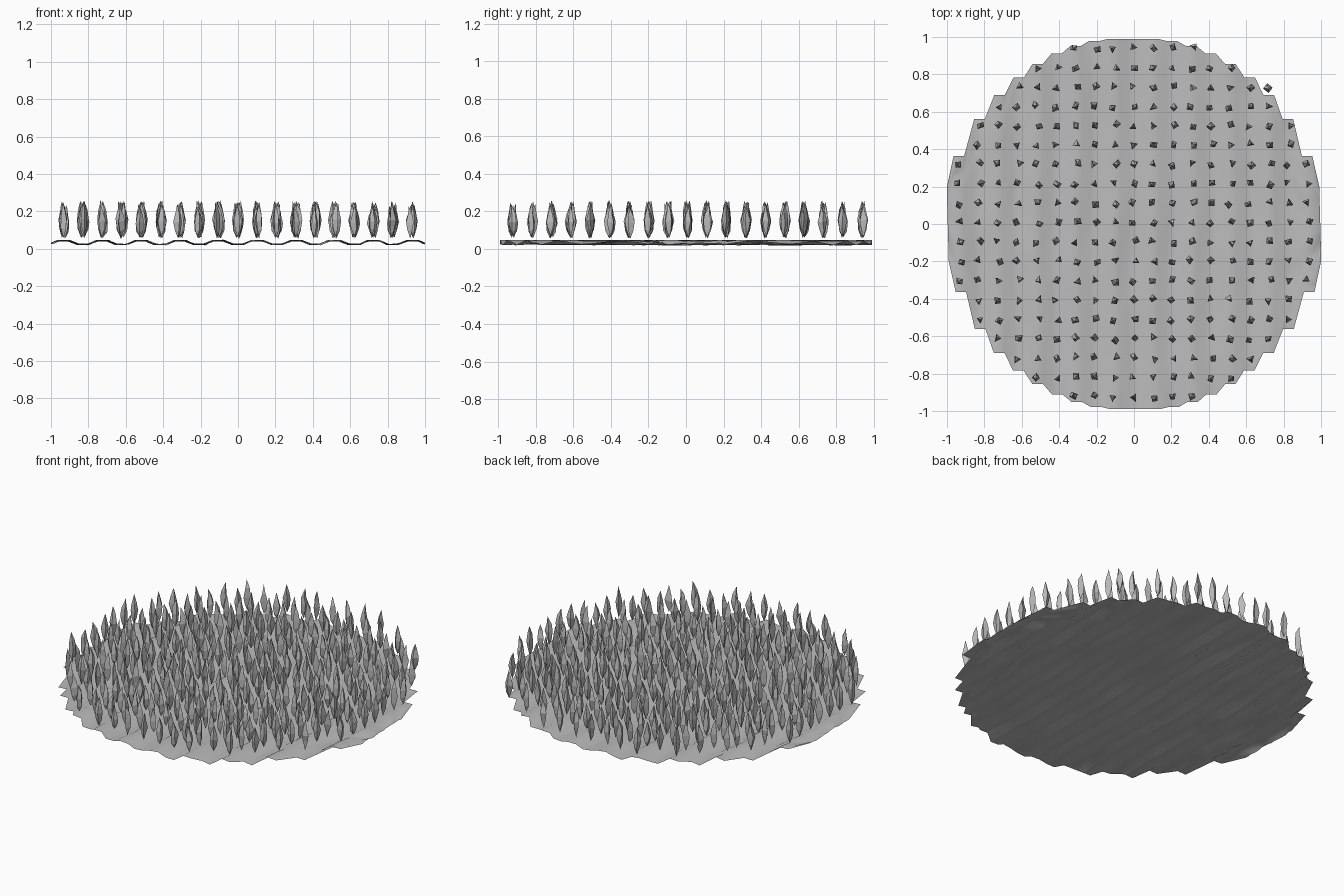
import bpy, bmesh, math, random
from mathutils import Vector

if "Cube" in bpy.data.objects:
    bpy.data.objects.remove(bpy.data.objects["Cube"])

random.seed(4)
grey = bpy.data.materials.new("field_grey")
grey.diffuse_color = (0.5, 0.5, 0.5, 1)
grey.use_nodes = True
grey.node_tree.nodes["Principled BSDF"].inputs["Base Color"].default_value = grey.diffuse_color


def finish(bm, name, smooth):
    me = bpy.data.meshes.new(name)
    bm.to_mesh(me)
    bm.free()
    me.materials.append(grey)
    for p in me.polygons:
        p.use_smooth = smooth
    ob = bpy.data.objects.new(name, me)
    bpy.context.collection.objects.link(ob)
    return ob


STEP = 0.1035   # spacing of plants and of ridge / furrow lines

# ploughed ground: thin pleated disc, ridges running along y, stepped rim
bm = bmesh.new()
rows = 16
columns = []
for i in range(-10, 11):
    if abs(i) == 10:
        spots = [(math.copysign(0.995, i), 0.2)]
    else:
        c = abs(i) * STEP
        half = min(0.99, math.sqrt(max(0.0, 1 - c * c)))
        spots = [(i * STEP - 0.028, half), (i * STEP + 0.028, half)]
    for x, half in spots:
        # triangle wave across x
        t = (x / (2 * STEP)) % 1.0
        z = 0.012 + 0.043 * (1 - abs(2 * t - 1))
        col = []
        for j in range(rows + 1):
            y = half * (2 * j / rows - 1)
            wob = 0.006 * math.sin(5 * y + 3 * x)
            zz = max(0.002, z + random.uniform(-0.005, 0.005))
            col.append(bm.verts.new((max(-1, min(1, x + wob)), y, zz)))
        columns.append(col)
for a, b in zip(columns, columns[1:]):
    for j in range(rows):
        bm.faces.new((a[j], b[j], b[j + 1], a[j + 1]))
bmesh.ops.recalc_face_normals(bm, faces=bm.faces)
if sum(f.normal.z for f in bm.faces) < 0:
    bmesh.ops.reverse_faces(bm, faces=bm.faces)
finish(bm, "ploughed_ground", True)

# crop plants: slim faceted spindles on a square grid inside the disc
bm = bmesh.new()


def plant(cx, cy):
    spin = random.uniform(0, math.tau)
    scale = random.uniform(0.92, 1.06)
    lean = Vector((random.uniform(-0.01, 0.01), random.uniform(-0.01, 0.01), 0))
    n = random.choice((4, 4, 3))
    low = bm.verts.new((cx, cy, 0.06 + random.uniform(-0.005, 0.01)))
    rings = []
    for z, r in ((0.105, 0.016), (0.15, 0.022), (0.195, 0.014)):
        ring = []
        for k in range(n):
            a = spin + math.tau * k / n + random.uniform(-0.25, 0.25)
            rr = r * random.uniform(0.85, 1.2)
            ring.append(bm.verts.new((cx + rr * math.cos(a), cy + rr * math.sin(a),
                                      z * scale + random.uniform(-0.008, 0.008))))
        rings.append(ring)
    top = bm.verts.new(Vector((cx, cy, 0.245 * scale)) + lean)
    for k in range(n):
        m = (k + 1) % n
        bm.faces.new((low, rings[0][m], rings[0][k]))
        for a, b in zip(rings, rings[1:]):
            bm.faces.new((a[k], a[m], b[m], b[k]))
        bm.faces.new((rings[-1][k], rings[-1][m], top))


for i in range(-9, 10):
    for j in range(-9, 10):
        x, y = i * STEP, j * STEP + 0.008
        if math.hypot(x, y) < 1.0 or (i, j) == (7, 7):
            plant(x + random.uniform(-0.012, 0.012), y + random.uniform(-0.008, 0.008))
bmesh.ops.recalc_face_normals(bm, faces=bm.faces)
finish(bm, "crop_plants", False)
